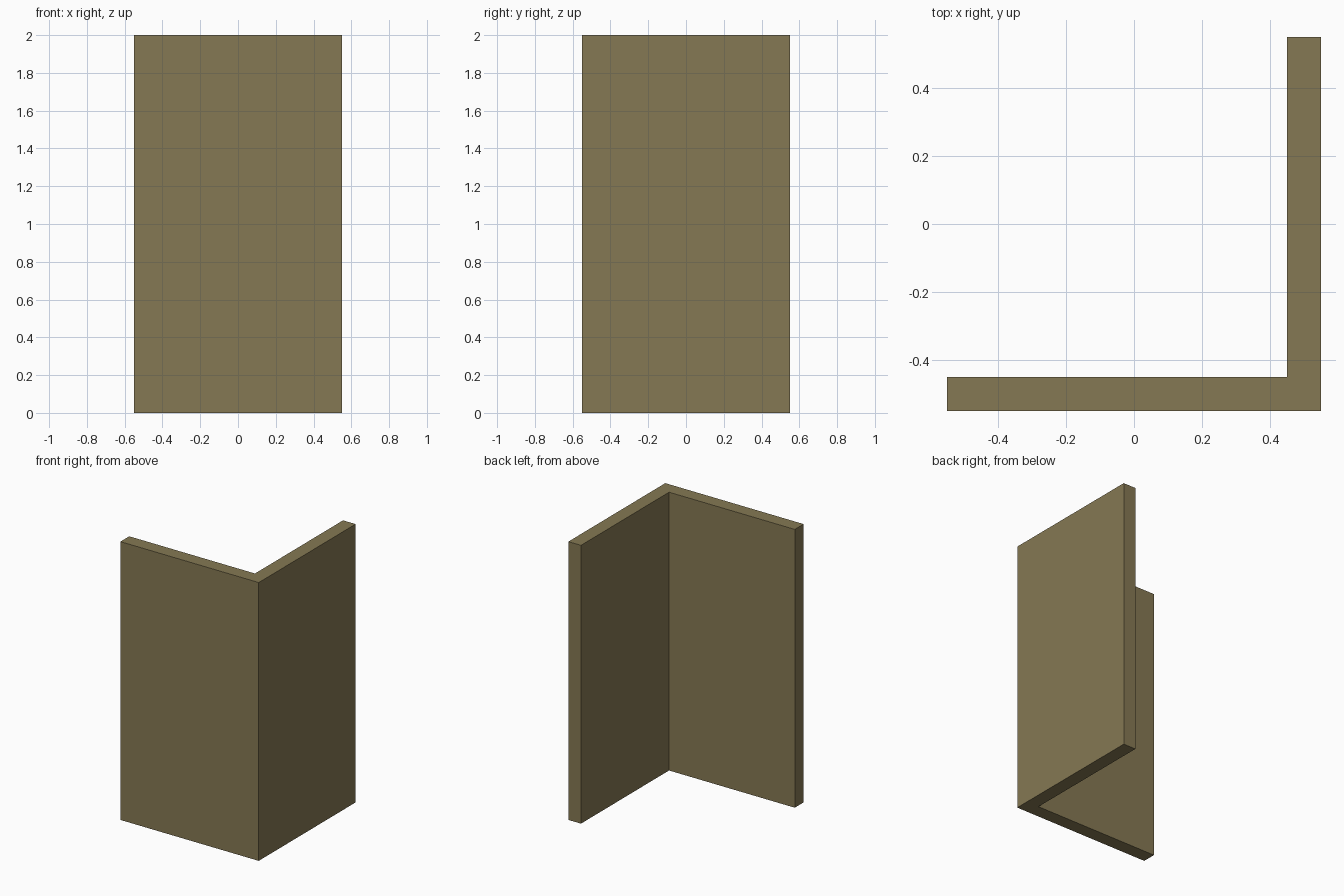
import bpy
import bmesh

if "Cube" in bpy.data.objects:
    bpy.data.objects.remove(bpy.data.objects["Cube"])

HALF = 0.55     # half width of each wall
THICK = 0.10    # wall thickness
HEIGHT = 2.0
INNER = HALF - THICK

# L-shaped floor plan: one wall along the front, one along the right
plan = [(-HALF, -HALF), (HALF, -HALF), (HALF, HALF),
        (INNER, HALF), (INNER, -INNER), (-HALF, -INNER)]

# Extrude the plan upward into a solid corner wall
bm = bmesh.new()
base = bm.faces.new([bm.verts.new((x, y, 0)) for x, y in plan])
top = bmesh.ops.extrude_face_region(bm, geom=[base], use_keep_orig=True)["geom"]
bmesh.ops.translate(bm, vec=(0, 0, HEIGHT),
                    verts=[g for g in top if isinstance(g, bmesh.types.BMVert)])
bmesh.ops.recalc_face_normals(bm, faces=bm.faces)

mesh = bpy.data.meshes.new("corner_wall")
bm.to_mesh(mesh)
bm.free()
wall = bpy.data.objects.new("corner_wall", mesh)
bpy.context.collection.objects.link(wall)

# Olive brown colour
mat = bpy.data.materials.new("olive_brown")
mat.diffuse_color = (0.235, 0.19, 0.087, 1)
mat.use_nodes = True
mat.node_tree.nodes["Principled BSDF"].inputs["Base Color"].default_value = mat.diffuse_color
mesh.materials.append(mat)
